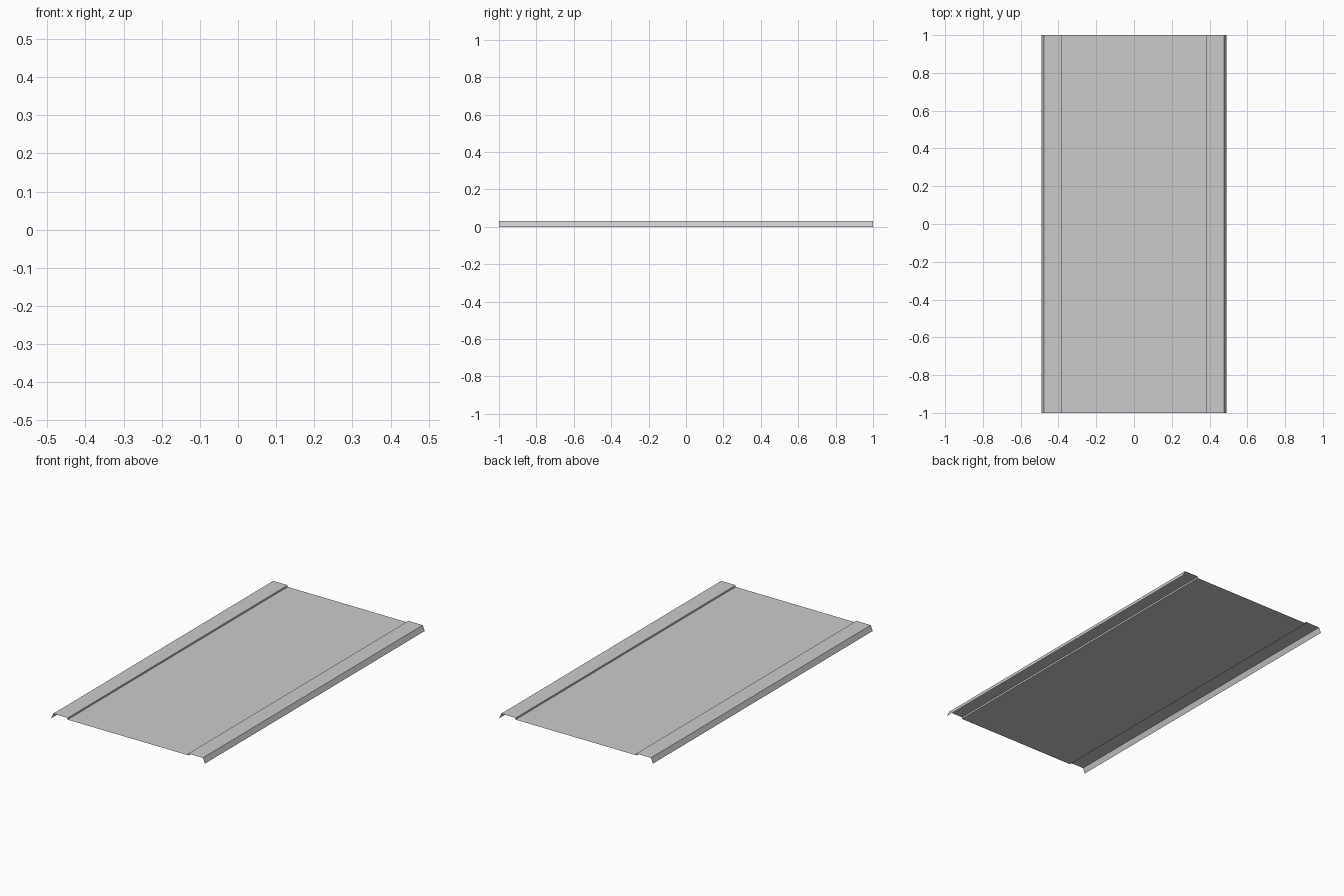
import bpy, bmesh

if "Cube" in bpy.data.objects:
    bpy.data.objects.remove(bpy.data.objects["Cube"])

# Half cross-section of the folded sheet (x, z), from centre panel to lip
panel_half = [(0.384, 0.02), (0.384, 0.03), (0.476, 0.03), (0.489, 0.0)]
profile = [(-x, z) for x, z in reversed(panel_half)] + panel_half

# Thin folded sheet: sweep the open profile along y
bm = bmesh.new()
verts = [bm.verts.new((x, -1.0, z)) for x, z in profile]
edges = [bm.edges.new(pair) for pair in zip(verts, verts[1:])]
swept = bmesh.ops.extrude_edge_only(bm, edges=edges)["geom"]
bmesh.ops.translate(bm, vec=(0, 2, 0),
                    verts=[g for g in swept if isinstance(g, bmesh.types.BMVert)])

# Upper side faces outward
bmesh.ops.recalc_face_normals(bm, faces=bm.faces[:])
bm.normal_update()
if sum(f.normal.z * f.calc_area() for f in bm.faces) < 0:
    bmesh.ops.reverse_faces(bm, faces=bm.faces[:])

mesh = bpy.data.meshes.new("folded_sheet")
bm.to_mesh(mesh)
bm.free()
bpy.context.collection.objects.link(bpy.data.objects.new("folded_sheet", mesh))
